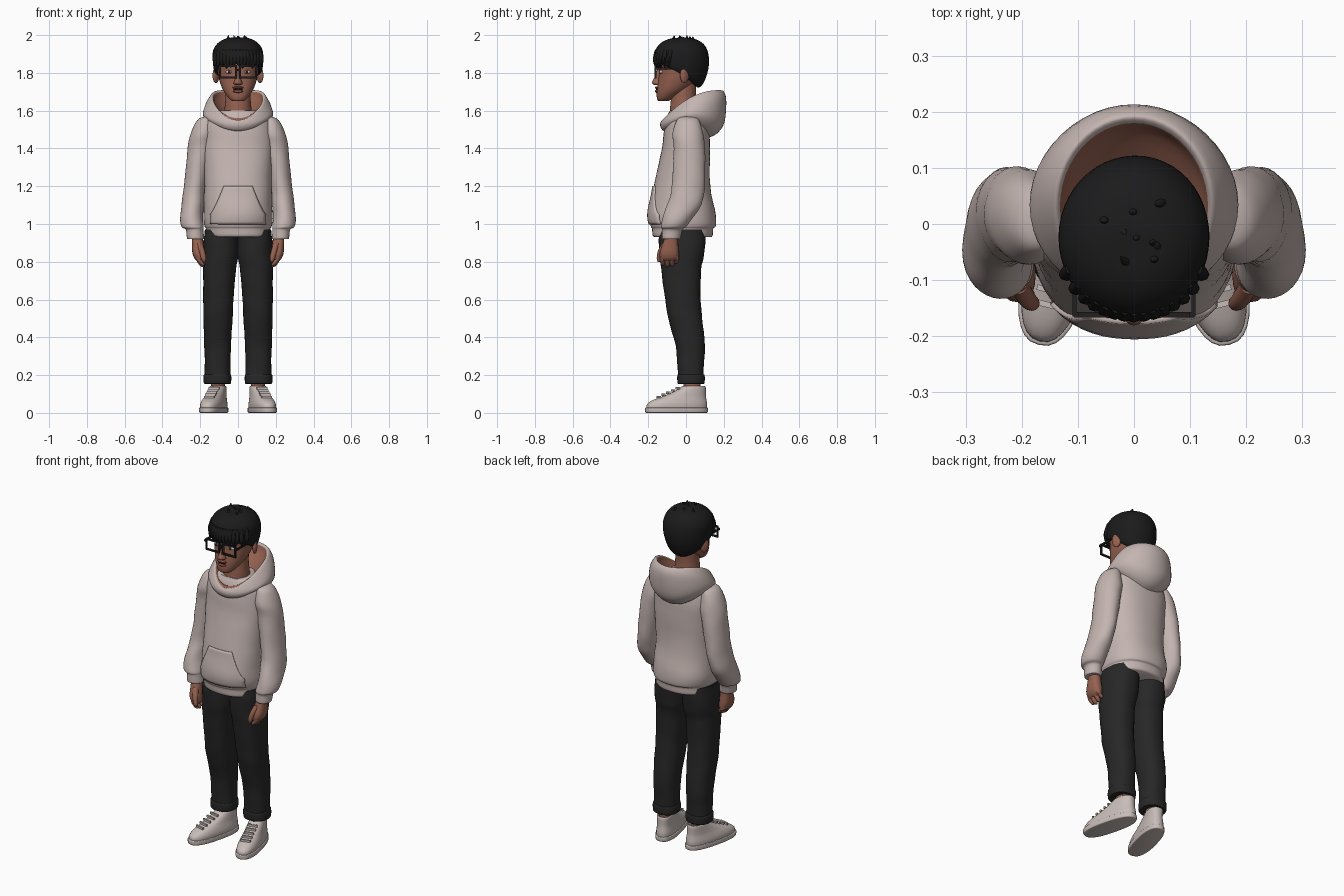
import bpy, bmesh, math, random
from mathutils import Matrix, Vector
from mathutils.bvhtree import BVHTree

random.seed(4)


def material(name, r, g, b):
    m = bpy.data.materials.new(name)
    m.diffuse_color = (r, g, b, 1)
    return m


CLOTH = material("warm grey cloth", 0.55, 0.46, 0.435)
SKIN = material("brown skin", 0.30, 0.12, 0.08)
HAIR = material("black hair", 0.011, 0.011, 0.012)
DENIM = material("charcoal denim", 0.02, 0.02, 0.021)
SHOE = material("off white leather", 0.57, 0.50, 0.475)
LIP = material("dark rose lips", 0.24, 0.075, 0.06)
EYE = material("eye white", 0.55, 0.5, 0.47)
FRAME = material("dark frame", 0.015, 0.013, 0.013)


def finish(name, me, mat, mirror=False, angle=50):
    me.materials.append(mat)
    bm = bmesh.new()
    bm.from_mesh(me)
    bmesh.ops.recalc_face_normals(bm, faces=bm.faces[:])
    bm.to_mesh(me)
    bm.free()
    me.shade_smooth()
    me.set_sharp_from_angle(angle=math.radians(angle))
    ob = bpy.data.objects.new(name, me)
    bpy.context.collection.objects.link(ob)
    if mirror:
        ob.modifiers.new("Mirror", 'MIRROR')
    return ob


def spline(a, b, c, d, t):
    return [0.5 * (2 * q + (r - p) * t + (2 * p - 5 * q + 4 * r - s) * t * t
                   + (3 * q - p - 3 * r + s) * t ** 3) for p, q, r, s in zip(a, b, c, d)]


# ring = (z, centre x, half width, front y, back y); z may be (front, side, back)
def loft(name, rings, mat, n=2.0, sides=32, steps=4, mirror=False, fold=0, turn=None):
    keys = [list(r[1:]) + (list(r[0]) if isinstance(r[0], tuple) else [r[0]] * 3) for r in rings]
    rows = []
    for i in range(len(keys) - 1):
        quad = [keys[min(max(j, 0), len(keys) - 1)] for j in range(i - 1, i + 3)]
        rows += [spline(*quad, s / steps) for s in range(steps)]
    rows.append(keys[-1])
    verts, faces = [], []
    for cx, hw, yf, yb, zf, zs, zb in rows:
        for k in range(sides):
            t = 2 * math.pi * k / sides
            s, c = math.sin(t), math.cos(t)
            w = 1 + fold * (math.sin(zs * 48 + 2 * t) + 0.6 * math.sin(zs * 31 - 3 * t))
            x = cx + w * hw * math.copysign(abs(s) ** (2 / n), s)
            y = (yf + yb) / 2 - w * (yb - yf) / 2 * math.copysign(abs(c) ** (2 / n), c)
            z = zs * (1 - c * c) + zf * (c * c + c) / 2 + zb * (c * c - c) / 2
            verts.append((x, y, z))
    for i in range(len(rows) - 1):
        for k in range(sides):
            a, b = i * sides + k, i * sides + (k + 1) % sides
            faces.append((a, b, b + sides, a + sides))
    faces.append(tuple(range(sides)))
    faces.append(tuple(range((len(rows) - 1) * sides, len(rows) * sides)))
    me = bpy.data.meshes.new(name)
    me.from_pydata(verts, [], faces)
    if turn:
        me.transform(turn)
    return finish(name, me, mat, mirror)


def blob(name, loc, scale, mat, mirror=False, rot=0):
    bm = bmesh.new()
    m = Matrix.Translation(loc) @ Matrix.Rotation(rot, 4, 'Z') @ Matrix.Diagonal((*scale, 1))
    bmesh.ops.create_uvsphere(bm, u_segments=20, v_segments=12, radius=1, matrix=m)
    me = bpy.data.meshes.new(name)
    bm.to_mesh(me)
    bm.free()
    return finish(name, me, mat, mirror)


def boxes(name, parts, mat, mirror=False, turn=None):
    bm = bmesh.new()
    for loc, size in parts:
        m = Matrix.Translation(loc) @ Matrix.Diagonal((*size, 1))
        bmesh.ops.create_cube(bm, size=1, matrix=(turn @ m) if turn else m)
    me = bpy.data.meshes.new(name)
    bm.to_mesh(me)
    bm.free()
    return finish(name, me, mat, mirror, 30)


# hoodie body with gathered hem
torso = loft("hoodie_body", [
    (0.93, 0, .162, -.165, .132), (0.94, 0, .17, -.176, .14), (0.975, 0, .171, -.18, .143),
    (0.99, 0, .178, -.188, .158), (1.05, 0, .183, -.197, .158), (1.2, 0, .178, -.17, .128),
    (1.4, 0, .185, -.128, .127), (1.5, 0, .183, -.115, .122), (1.56, 0, .16, -.105, .105),
    (1.6, 0, .11, -.085, .085)], CLOTH, n=2.3, sides=48, fold=.006)

# front pouch, laid over the body
tree = BVHTree.FromPolygons([v.co for v in torso.data.vertices],
                            [p.vertices[:] for p in torso.data.polygons])
pv, pf, N = [], [], 16
for j in range(N + 1):
    v = j / N
    half = .145 if v < .25 else .145 - .07 * ((v - .25) / .75) ** 0.8
    for i in range(N + 1):
        x, z = half * (2 * i / N - 1), 1.0 + .2 * v
        hit = tree.ray_cast(Vector((x, -1, z)), Vector((0, 1, 0)))[0]
        pv.append((x, hit.y - .002, z))
for j in range(N):
    for i in range(N):
        a = j * (N + 1) + i
        pf.append((a, a + 1, a + N + 2, a + N + 1))
me = bpy.data.meshes.new("front_pouch")
me.from_pydata(pv, [], pf)
pouch = finish("front_pouch", me, CLOTH)
sol = pouch.modifiers.new("Thickness", 'SOLIDIFY')
sol.thickness, sol.offset = .012, 0

# lowered hood, lining in the skin tone
hood = loft("hood", [
    ((1.53, 1.58, 1.59), 0, .08, -.09, .085), ((1.56, 1.64, 1.66), 0, .122, -.108, .16),
    ((1.55, 1.668, 1.698), 0, .132, -.118, .18), ((1.55, 1.672, 1.705), 0, .145, -.127, .196),
    ((1.535, 1.63, 1.66), 0, .172, -.136, .213), ((1.515, 1.585, 1.54), 0, .186, -.135, .204),
    ((1.495, 1.555, 1.48), 0, .175, -.122, .165), ((1.49, 1.545, 1.455), 0, .155, -.1, .115)],
    CLOTH, sides=48)
hood.data.materials.append(SKIN)
for p in hood.data.polygons:
    if p.index < 8 * 48 or p.index == 28 * 48:
        p.material_index = 1

# sleeves with cuffs
loft("sleeve", [
    (1.57, .155, .02, -.02, .04), (1.55, .17, .045, -.05, .07), (1.48, .185, .066, -.07, .09),
    (1.4, .2, .066, -.066, .1), (1.2, .228, .058, -.075, .1), (1.1, .24, .06, -.1, .08),
    (1.03, .245, .06, -.125, .035), (0.985, .24, .058, -.134, 0), (0.97, .23, .047, -.126, -.02),
    (0.925, .225, .046, -.126, -.03), (0.92, .224, .04, -.12, -.036)],
    CLOTH, mirror=True, fold=.016)

# hands
loft("palm", [(.95, .218, .028, -.105, -.045), (.9, .213, .031, -.122, -.042),
              (.85, .209, .033, -.138, -.038), (.82, .204, .028, -.138, -.04),
              (.805, .2, .018, -.13, -.05)], SKIN, n=2.4, sides=20, mirror=True)
for name, y, tip in (("index_finger", -.124, .78), ("middle_finger", -.099, .772),
                     ("ring_finger", -.074, .776), ("little_finger", -.051, .79)):
    loft(name, [(.85, .21, .015, y - .013, y + .013), (.815, .208, .015, y - .013, y + .013),
                (tip + .015, .195, .014, y - .012, y + .012), (tip + .003, .187, .010, y - .008, y + .008),
                (tip, .185, .004, y - .003, y + .003)], SKIN, sides=10, mirror=True)
loft("thumb", [(.9, .205, .016, -.125, -.09), (.86, .192, .016, -.148, -.115),
               (.82, .182, .014, -.155, -.128), (.8, .18, .008, -.15, -.135)],
     SKIN, sides=12, mirror=True)

# trousers and turned-up cuffs
loft("trouser_leg", [
    (.97, .088, .088, -.14, .1), (.9, .091, .092, -.145, .104), (.82, .0925, .0935, -.138, .092),
    (.76, .098, .087, -.132, .08), (.6, .104, .08, -.11, .077), (.5, .106, .077, -.094, .086),
    (.36, .108, .071, -.056, .1), (.26, .108, .068, -.046, .095), (.18, .108, .068, -.042, .094)],
    DENIM, n=2.3, mirror=True, fold=.009)
loft("trouser_cuff", [(.155, .109, .062, -.035, .088), (.158, .109, .072, -.045, .098),
                      (.198, .109, .073, -.046, .099), (.204, .109, .066, -.04, .093)],
     DENIM, n=2.3, mirror=True)
loft("ankle", [(.08, .106, .036, -.015, .078), (.2, .106, .037, -.012, .078)], SKIN, mirror=True)

# shoes, toes turned outwards
pivot = Vector((.106, .04, 0))
turn = Matrix.Translation(pivot) @ Matrix.Rotation(math.radians(14), 4, 'Z') @ Matrix.Translation(-pivot)
loft("shoe_sole", [(0, .106, .056, -.215, .11), (.004, .106, .061, -.222, .116),
                   (.024, .106, .062, -.223, .117), (.028, .106, .058, -.218, .112)],
     SHOE, n=2.5, mirror=True, turn=turn)
loft("shoe_upper", [
    (.02, .106, .057, -.217, .112), (.045, .106, .058, -.213, .113), (.066, .106, .054, -.185, .11),
    (.085, .106, .049, -.135, .107), (.105, .106, .046, -.085, .106), (.125, .106, .044, -.045, .106),
    (.138, .106, .042, -.024, .104), (.142, .106, .037, -.015, .098), (.125, .106, .034, -.01, .09)],
    SHOE, n=2.4, mirror=True, turn=turn)
boxes("shoe_laces", [((.106, -.15 + .026 * i, .084 + .0115 * i), (.056, .01, .012)) for i in range(5)],
      SHOE, True, turn)

# neck and head
loft("neck", [(1.5, 0, .08, -.085, .08), (1.6, 0, .072, -.085, .062), (1.68, 0, .066, -.078, .052),
              (1.8, 0, .066, -.07, .06)], SKIN)
loft("head", [
    (1.65, 0, .02, -.14, -.1), (1.655, 0, .036, -.15, -.085), (1.675, 0, .056, -.155, -.05),
    (1.71, 0, .08, -.154, .01), (1.755, 0, .097, -.148, .055), (1.8, 0, .106, -.144, .085),
    (1.86, 0, .11, -.145, .095), (1.92, 0, .1, -.13, .085), (1.955, 0, .06, -.08, .05)], SKIN, n=2.15)
loft("nose", [(1.825, 0, .009, -.15, -.12), (1.78, 0, .012, -.165, -.12), (1.753, 0, .021, -.18, -.12),
              (1.742, 0, .023, -.178, -.12), (1.735, 0, .014, -.165, -.12)], SKIN, sides=16)
blob("ear", (.117, -.008, 1.787), (.014, .026, .042), SKIN, True, math.radians(30))
blob("upper_lip", (0, -.152, 1.722), (.03, .013, .007), LIP)
blob("lower_lip", (0, -.152, 1.702), (.026, .013, .008), LIP)
blob("mouth_gap", (0, -.151, 1.712), (.024, .008, .006), FRAME)
blob("eye", (.046, -.131, 1.805), (.02, .011, .01), EYE, True)
blob("iris", (.046, -.138, 1.805), (.009, .006, .009), FRAME, True)
blob("eyebrow", (.047, -.134, 1.836), (.026, .008, .005), HAIR, True)

# glasses
rim = [((.053, -.162, z), (.094, .01, .009)) for z in (1.776, 1.836)]
rim += [((x, -.162, 1.806), (.009, .01, .066)) for x in (.0105, .0955)]
rim += [((.004, -.163, 1.815), (.012, .009, .009)), ((.106, -.082, 1.824), (.007, .165, .011)),
        ((.101, -.162, 1.824), (.012, .01, .012))]
boxes("glasses", rim, FRAME, True)

# hair cap, fringe locks and loose tufts
loft("hair", [
    ((1.858, 1.812, 1.735), 0, .1, -.135, .045), ((1.85, 1.806, 1.722), 0, .118, -.158, .068),
    ((1.862, 1.825, 1.75), 0, .129, -.167, .095), ((1.885, 1.87, 1.82), 0, .135, -.17, .118),
    ((1.92, 1.92, 1.89), 0, .13, -.163, .121), ((1.955, 1.957, 1.945), 0, .107, -.138, .1),
    ((1.978, 1.98, 1.975), 0, .07, -.095, .058), ((1.985, 1.987, 1.985), 0, .03, -.045, .015),
    (1.987, 0, .004, -.02, -.012)], HAIR, sides=48, fold=.006)
for i in range(15):
    x = -.119 + .017 * i
    y = -.024 - .146 * math.sqrt(1 - (x / .137) ** 2)
    tip = 1.836 - random.uniform(0, .014)
    loft("fringe_lock", [(1.925, x * .95, .009, y + .006, y + .03), (1.88, x, .015, y - .005, y + .02),
                         (1.855, x, .012, y - .003, y + .015),
                         (tip, x + random.uniform(-.012, .012), .002, y + .005, y + .01)],
         HAIR, sides=8, steps=3)
for i in range(9):
    x, y = random.uniform(-.06, .05), -.075 + .014 * i
    dx, dy = random.uniform(-.02, .02), random.uniform(-.015, .02)
    loft("hair_tuft", [(1.965, x, .012, y - .01, y + .01), (1.985, x + dx / 2, .007, y - .006 + dy / 2, y + .006 + dy / 2),
                       (2.0 - .004 * (i % 3), x + dx, .001, y + dy - .001, y + dy + .001)],
         HAIR, sides=8, steps=3)
